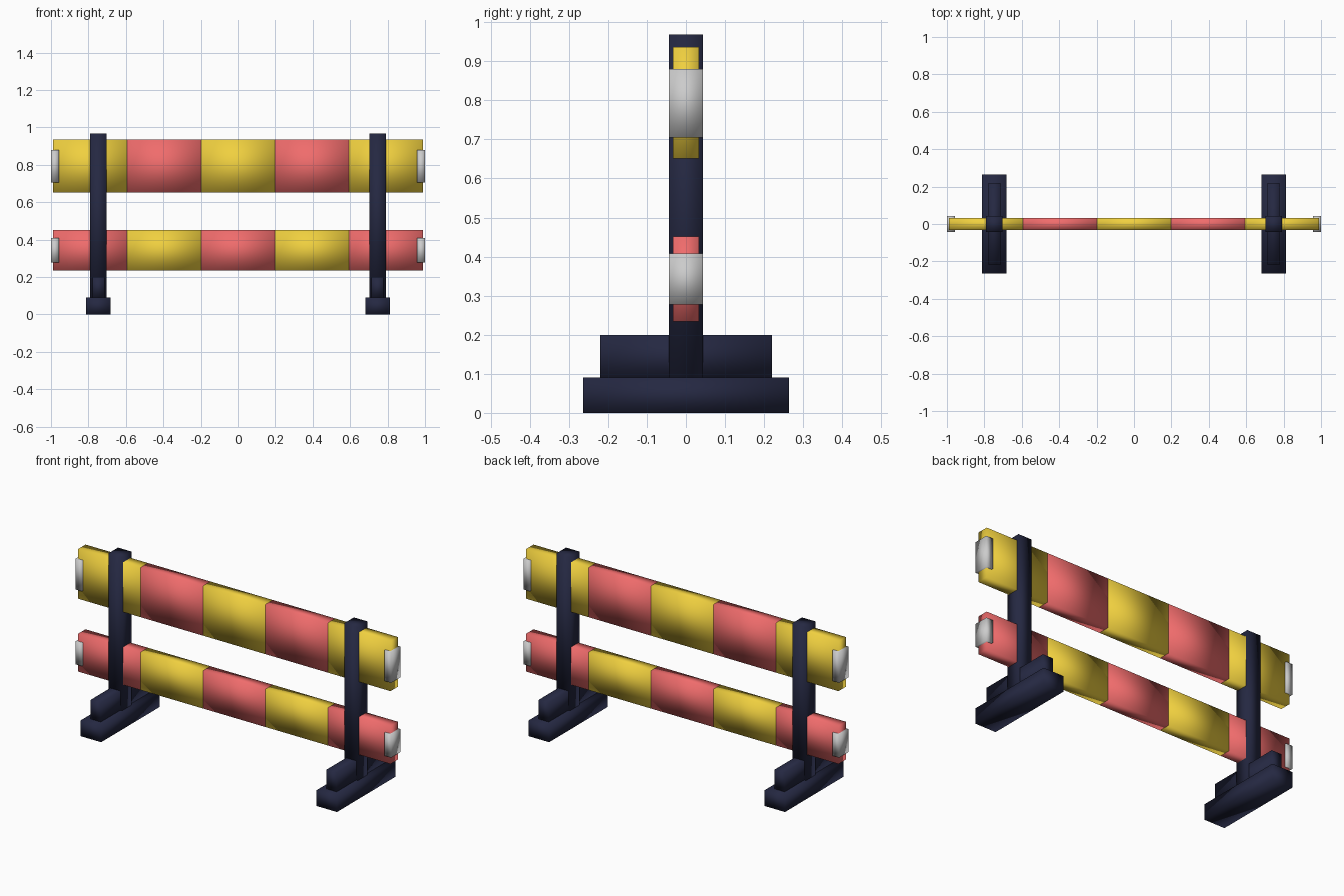
import bpy
import bmesh

if "Cube" in bpy.data.objects:
    bpy.data.objects.remove(bpy.data.objects["Cube"])


def material(name, color):
    m = bpy.data.materials.new(name)
    m.diffuse_color = (*color, 1)
    m.use_nodes = True
    m.node_tree.nodes["Principled BSDF"].inputs["Base Color"].default_value = m.diffuse_color
    return m


yellow = material("yellow", (0.87, 0.63, 0.05))
red = material("red", (0.87, 0.15, 0.15))
navy = material("navy", (0.018, 0.021, 0.054))


def box(name, x, y, z, mat=None):
    """Softly shaded box from (min, max) ranges on each axis."""
    bm = bmesh.new()
    bmesh.ops.create_cube(bm, size=1)
    for v in bm.verts:
        v.co = [r[0] if c < 0 else r[1] for c, r in zip(v.co, (x, y, z))]
    for f in bm.faces:
        f.smooth = True
    mesh = bpy.data.meshes.new(name)
    bm.to_mesh(mesh)
    bm.free()
    if mat:
        mesh.materials.append(mat)
    obj = bpy.data.objects.new(name, mesh)
    bpy.context.collection.objects.link(obj)
    return obj


def span(center, half):
    return (center - half, center + half)


# Striped rails: five alternating blocks each, with grey end caps
rail_half, stripes = 0.989, 5
step = 2 * rail_half / stripes
for label, z, cap_z, colors in (
    ("upper", (0.651, 0.936), (0.705, 0.88), (yellow, red)),
    ("lower", (0.234, 0.451), (0.277, 0.408), (red, yellow)),
):
    for i in range(stripes):
        x0 = -rail_half + i * step
        box(f"{label}_rail_stripe_{i + 1}", (x0, x0 + step), span(0, 0.033), z, colors[i % 2])
    for side, sx in (("left", -1), ("right", 1)):
        box(f"{label}_{side}_end_cap", span(sx * 0.979, 0.021), span(0, 0.043), cap_z)

# Uprights with their feet and braces
for side, sx in (("left", -1), ("right", 1)):
    cx = sx * 0.747
    box(f"{side}_foot", span(cx, 0.065), span(0, 0.264), (0, 0.09), navy)
    box(f"{side}_post", span(cx, 0.043), span(0, 0.043), (0.09, 0.968), navy)
    box(f"{side}_brace", span(cx, 0.032), span(0, 0.22), (0.09, 0.2), navy)
